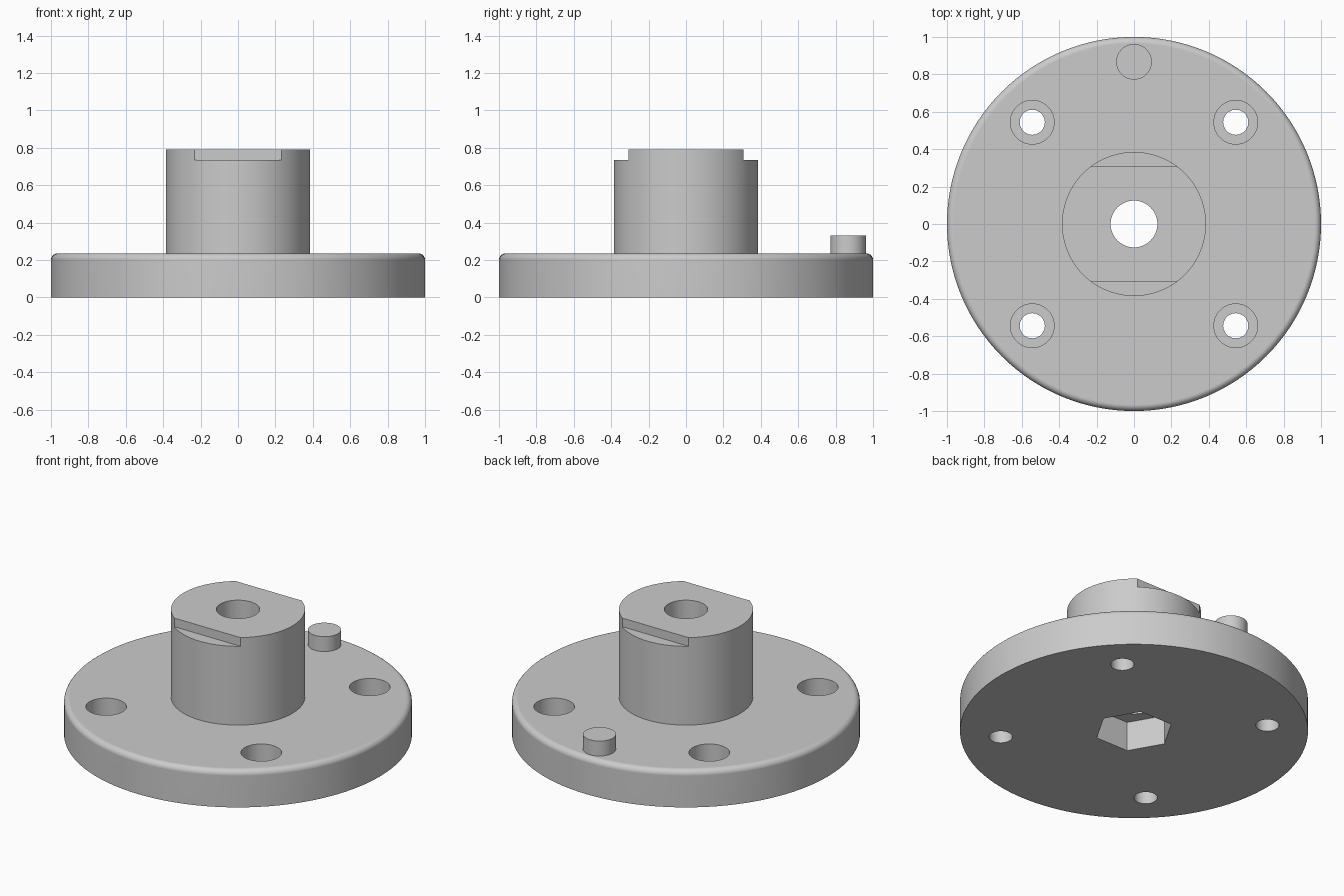
import bpy, bmesh
from math import radians, sin, cos, pi
from mathutils import Matrix, Vector

if "Cube" in bpy.data.objects:
    bpy.data.objects.remove(bpy.data.objects["Cube"])

PLATE_R, PLATE_H, ROUND = 1.0, 0.235, 0.035
HUB_R, HUB_H = 0.385, 0.79
FLAT_Y, FLAT_Z = 0.307, 0.735

# Single grey plastic
grey = bpy.data.materials.new("grey plastic")
grey.use_nodes = True
colour = (0.6, 0.6, 0.6, 1)
grey.diffuse_color = colour
grey.node_tree.nodes["Principled BSDF"].inputs["Base Color"].default_value = colour


def make_object(name, bm):
    bmesh.ops.recalc_face_normals(bm, faces=bm.faces)
    mesh = bpy.data.meshes.new(name)
    bm.to_mesh(mesh)
    bm.free()
    mesh.materials.append(grey)
    obj = bpy.data.objects.new(name, mesh)
    bpy.context.collection.objects.link(obj)
    return obj


def cylinder(name, x, y, z0, z1, r, sides=48):
    bm = bmesh.new()
    ring = [bm.verts.new((x + r * cos(2 * pi * i / sides), y + r * sin(2 * pi * i / sides), z0))
            for i in range(sides)]
    base = bm.faces.new(ring)
    top = bmesh.ops.extrude_face_region(bm, geom=[base])["geom"]
    bmesh.ops.translate(bm, vec=(0, 0, z1 - z0),
                        verts=[v for v in top if isinstance(v, bmesh.types.BMVert)])
    return make_object(name, bm)


def box(name, centre, size):
    bm = bmesh.new()
    bmesh.ops.create_cube(bm, size=1, matrix=Matrix.Translation(centre) @ Matrix.Diagonal((*size, 1)))
    return make_object(name, bm)


def lathe(name, profile, steps=128):
    bm = bmesh.new()
    verts = [bm.verts.new((r, 0, z)) for r, z in profile]
    edges = [bm.edges.new(pair) for pair in zip(verts, verts[1:])]
    bmesh.ops.spin(bm, geom=verts + edges, cent=(0, 0, 0), axis=(0, 0, 1),
                   angle=2 * pi, steps=steps, use_duplicate=False)
    bmesh.ops.remove_doubles(bm, verts=bm.verts, dist=1e-4)
    return make_object(name, bm)


def select_only(obj):
    bpy.ops.object.select_all(action="DESELECT")
    obj.select_set(True)
    bpy.context.view_layer.objects.active = obj


def cut(target, cutter):
    select_only(target)
    mod = target.modifiers.new("cut", "BOOLEAN")
    mod.operation, mod.solver, mod.object = "DIFFERENCE", "EXACT", cutter
    bpy.ops.object.modifier_apply(modifier=mod.name)
    bpy.data.objects.remove(cutter)


def smooth(obj):
    select_only(obj)
    bpy.ops.object.shade_smooth_by_angle(angle=radians(30))
    mod = obj.modifiers.new("weighted normals", "WEIGHTED_NORMAL")
    mod.keep_sharp = True


# Round plate with a rounded upper rim, and the hub rising from it
rim = [(PLATE_R - ROUND + ROUND * cos(i * pi / 12), PLATE_H - ROUND + ROUND * sin(i * pi / 12))
       for i in range(7)]
body = lathe("flange_and_hub", [(0, 0), (PLATE_R, 0)] + rim +
             [(HUB_R, PLATE_H), (HUB_R, HUB_H), (0, HUB_H)])

# Centre bore and hexagonal nut pocket underneath
cut(body, cylinder("bore_cutter", 0, 0, -0.1, 1, 0.125, 64))
cut(body, cylinder("nut_pocket_cutter", 0, 0, -0.1, 0.187, 0.227, 6))

# Screw holes with counterbores, and the two flats on the hub
for sx in (-1, 1):
    for sy in (-1, 1):
        x, y = 0.544 * sx, 0.544 * sy
        cut(body, cylinder("screw_hole_cutter", x, y, -0.1, 0.4, 0.067))
        cut(body, cylinder("counterbore_cutter", x, y, 0.095, 0.4, 0.117))
for side in (-1, 1):
    cut(body, box("flat_cutter", Vector((0, side * (FLAT_Y + 0.15), FLAT_Z + 0.1)), (1, 0.3, 0.2)))

# Merge coplanar pieces into clean flat faces
bm = bmesh.new()
bm.from_mesh(body.data)
bmesh.ops.dissolve_limit(bm, angle_limit=radians(0.5), verts=bm.verts, edges=bm.edges)
bm.to_mesh(body.data)
bm.free()
smooth(body)

# Locating pin near the back rim
smooth(cylinder("locating_pin", 0, 0.867, PLATE_H - 0.03, 0.33, 0.095))
